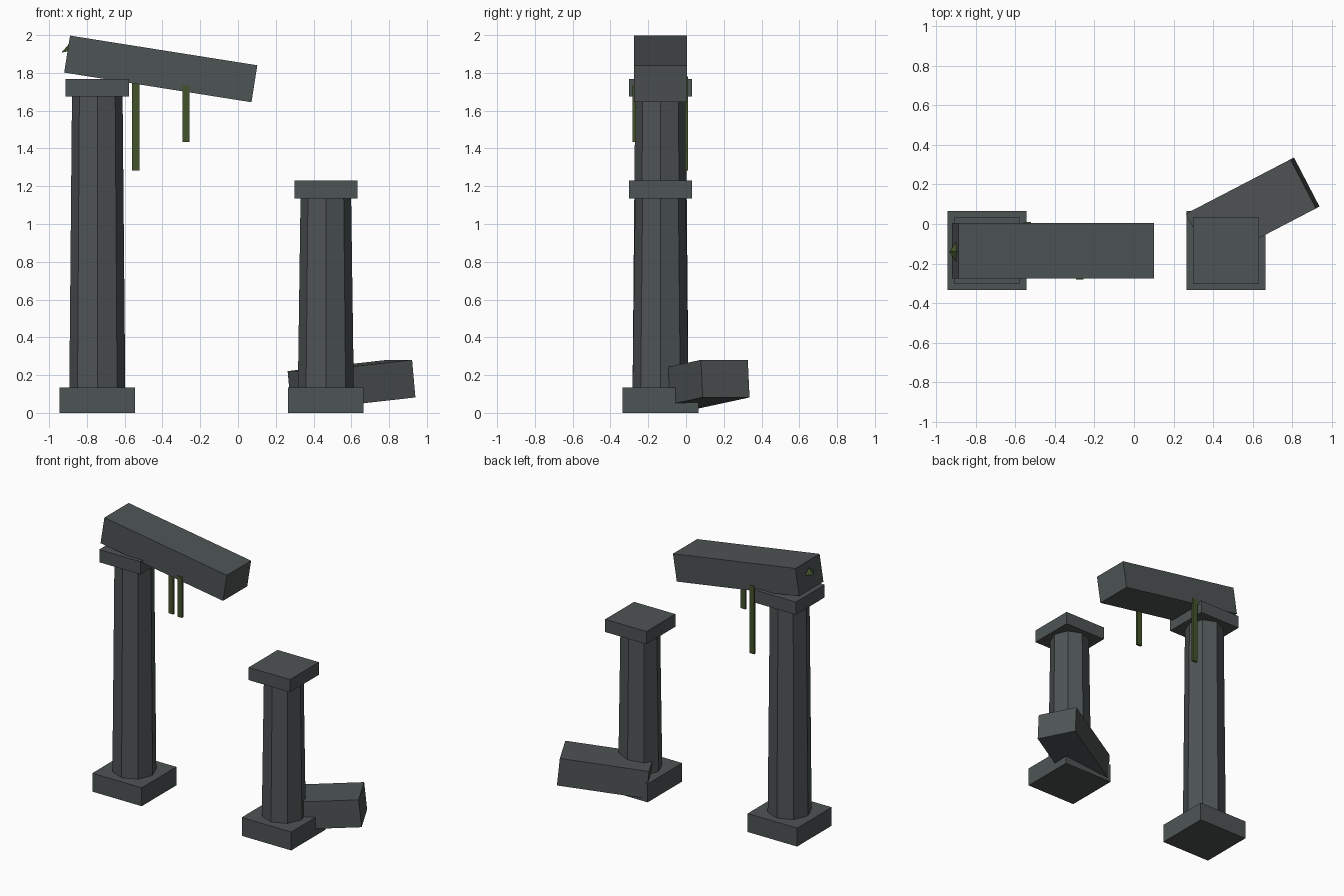
import bpy
import bmesh
import math
from mathutils import Matrix

if "Cube" in bpy.data.objects:
    bpy.data.objects.remove(bpy.data.objects["Cube"])


def material(name, color):
    m = bpy.data.materials.new(name)
    m.diffuse_color = (*color, 1)
    m.use_nodes = True
    m.node_tree.nodes["Principled BSDF"].inputs["Base Color"].default_value = m.diffuse_color
    return m


STONE = material("dark stone", (0.076, 0.088, 0.088))
MOSS = material("moss green", (0.056, 0.088, 0.024))


def finish(name, bm, mat):
    bmesh.ops.recalc_face_normals(bm, faces=bm.faces)
    mesh = bpy.data.meshes.new(name)
    bm.to_mesh(mesh)
    bm.free()
    mesh.materials.append(mat)
    ob = bpy.data.objects.new(name, mesh)
    bpy.context.collection.objects.link(ob)
    return ob


def box(name, center, size, mat, pitch=0, yaw=0):
    """Box of given size, pitched about its y axis then turned about z."""
    bm = bmesh.new()
    bmesh.ops.create_cube(bm, size=1, matrix=Matrix.Diagonal((*size, 1)))
    ob = finish(name, bm, mat)
    ob.location = center
    ob.rotation_euler = (0, math.radians(pitch), math.radians(yaw))
    return ob


def column(name, x, shaft_top):
    """Square plinth, tapered eight-sided shaft and square cap."""
    y, base_h, cap_h = -0.135, 0.135, 0.093
    box(name + "_base", (x, y, base_h / 2), (0.4, 0.4, base_h), STONE)
    bm = bmesh.new()
    height = shaft_top - base_h
    bmesh.ops.create_cone(bm, cap_ends=True, segments=8, radius1=0.148,
                          radius2=0.134, depth=height)
    shaft = finish(name + "_shaft", bm, STONE)
    shaft.location = (x, y, base_h + height / 2)
    box(name + "_cap", (x, y, shaft_top + cap_h / 2), (0.334, 0.334, cap_h), STONE)


# Tall and broken columns
column("tall_column", -0.745, 1.675)
column("short_column", 0.465, 1.136)

# Tilted lintel on the tall column and the fallen piece on the ground
box("lintel", (-0.409, -0.135, 1.821), (1.004, 0.28, 0.198), STONE, pitch=9)
box("fallen_block", (0.601, 0.07, 0.1515), (0.6, 0.28, 0.2), STONE,
    pitch=-5.7, yaw=27.5)

# Hanging vines: x, y, bottom, top
for name, x, y, low, high in (("long_vine", -0.541, 0.003, 1.283, 1.78),
                              ("short_vine", -0.275, -0.274, 1.435, 1.733)):
    box(name, (x, y, (low + high) / 2), (0.038, 0.016, high - low), MOSS)

# Moss tuft poking out of the lintel end
bm = bmesh.new()
left, right, top, tip = [bm.verts.new(p) for p in (
    (-0.895, -0.08, 1.915), (-0.895, -0.20, 1.915),
    (-0.885, -0.14, 1.965), (-0.935, -0.14, 1.907))]
for tri in ((left, right, top), (left, top, tip), (top, right, tip), (right, left, tip)):
    bm.faces.new(tri)
finish("moss_tuft", bm, MOSS)
